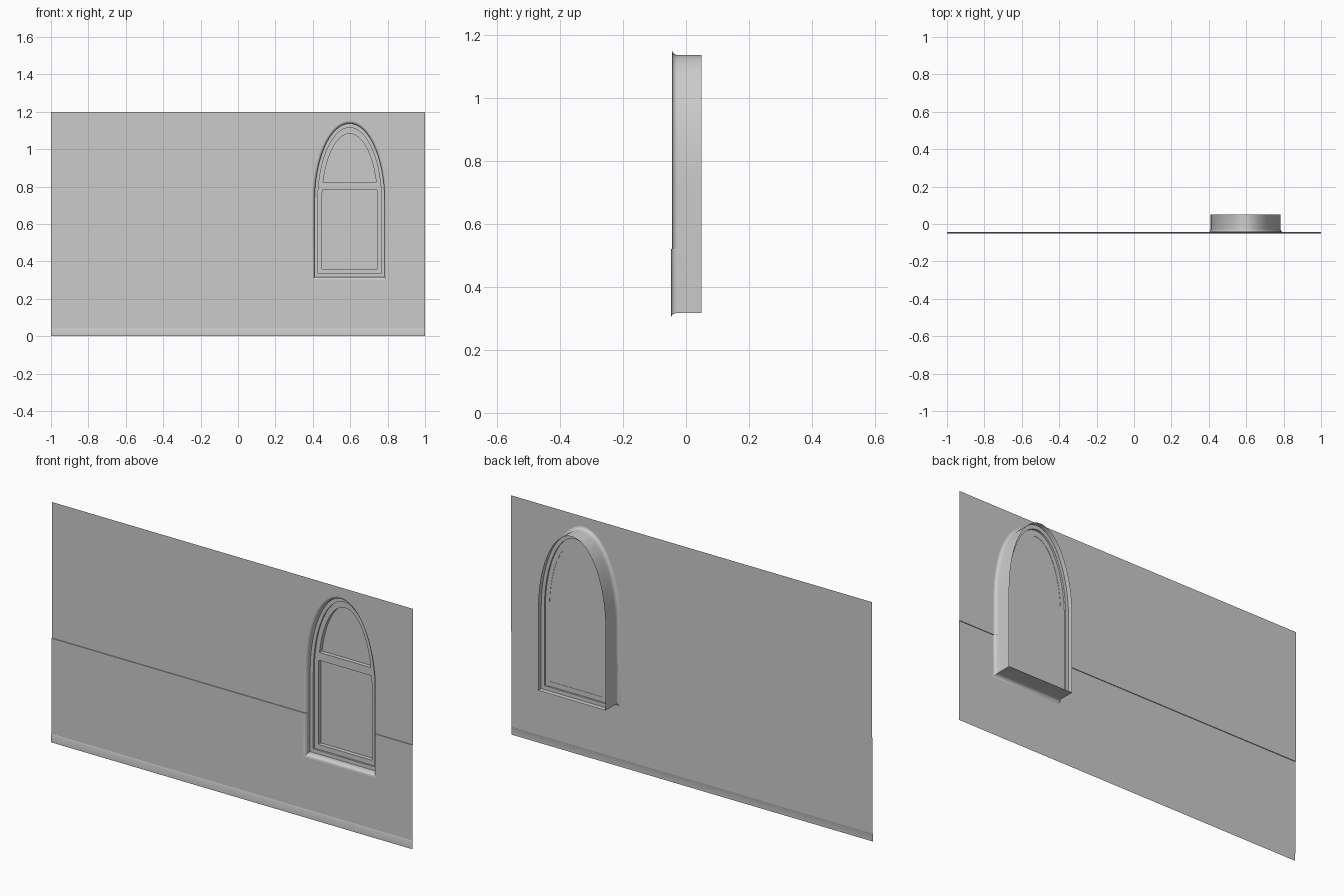
import bpy, bmesh, math

if "Cube" in bpy.data.objects:
    bpy.data.objects.remove(bpy.data.objects["Cube"])

CX, SPRING, STEP = 0.597, 0.72, 0.52   # window axis, arch spring line, wall ledge height
Y_LOW, Y_UP, Y_SKIRT = -0.048, -0.044, -0.05
N = 40

def arch(hw, lo, top, sill=None):
    """Window outline (x, z): flat sill, straight jambs with a joint at STEP, elliptical head."""
    pts = [(-hw, lo), (hw, lo), (hw, STEP), (hw, STEP)]
    for i in range(N + 1):
        a = math.pi * i / N
        pts.append((hw * math.cos(a), SPRING + (top - SPRING) * math.sin(a)))
    pts += [(-hw, STEP), (-hw, STEP)]
    return [(CX + x, z) for x, z in pts]

LAST = N + 6                            # index of the last outline point
def is_low(i):
    return i <= 2 or i == LAST

def make(name, bm):
    bmesh.ops.remove_doubles(bm, verts=bm.verts, dist=1e-5)
    bmesh.ops.dissolve_degenerate(bm, edges=bm.edges, dist=1e-6)
    bmesh.ops.recalc_face_normals(bm, faces=bm.faces)
    me = bpy.data.meshes.new(name)
    bm.to_mesh(me)
    bm.free()
    ob = bpy.data.objects.new(name, me)
    bpy.context.collection.objects.link(ob)
    bpy.ops.object.select_all(action='DESELECT')
    ob.select_set(True)
    bpy.context.view_layer.objects.active = ob
    bpy.ops.object.shade_smooth_by_angle(angle=math.radians(35))
    return ob

def loft(bm, loops, closed=False):
    rings = [[bm.verts.new(p) for p in l] for l in loops]
    pairs = list(zip(rings, rings[1:])) + ([(rings[-1], rings[0])] if closed else [])
    for a, b in pairs:
        for i in range(len(a)):
            j = (i + 1) % len(a)
            bm.faces.new((a[i], a[j], b[j], b[i]))

def poly(bm, pts, y):
    bm.faces.new([bm.verts.new((x, y, z)) for x, z in pts])

OUT = (0.187, 0.317, 1.137)
MID = (0.170, 0.336, 1.115)
INN = (0.148, 0.360, 1.083)
def grow(d):
    return (OUT[0] + d, OUT[1] - d * 1.25, OUT[2] + d)

# Wall: lower and upper sheets around the opening, with a small ledge between
edge = arch(*grow(0.014))
bm = bmesh.new()
poly(bm, [(-1, STEP), (-1, 0.04), (1, 0.04), (1, STEP), edge[2], edge[1], edge[0], edge[LAST]], Y_LOW)
poly(bm, [(1, STEP), (1, 1.2), (-1, 1.2), (-1, STEP)] + edge[3:LAST][::-1], Y_UP)
for x0, x1 in ((-1, edge[0][0]), (edge[1][0], 1)):
    bm.faces.new([bm.verts.new(p) for p in
                  ((x0, Y_LOW, STEP), (x1, Y_LOW, STEP), (x1, Y_UP, STEP), (x0, Y_UP, STEP))])
make("wall", bm)

# Skirting strip along the floor with a chamfered top
bm = bmesh.new()
prof = [(Y_SKIRT, 0), (Y_SKIRT, 0.036), (Y_LOW, 0.042)]
for (y0, z0), (y1, z1) in zip(prof, prof[1:]):
    bm.faces.new([bm.verts.new(p) for p in ((-1, y0, z0), (1, y0, z0), (1, y1, z1), (-1, y1, z1))])
make("skirting", bm)

# Reveal: rounded flare at the front running straight to the back edge
bm = bmesh.new()
loops = []
for k in range(6):
    a = math.pi / 2 * k / 5
    o = arch(*grow(0.014 * (1 - math.sin(a))))
    loops.append([(x, (Y_LOW if is_low(i) else Y_UP) + 0.018 * (1 - math.cos(a)), z)
                  for i, (x, z) in enumerate(o)])
loops.append([(x, 0.05, z) for x, z in arch(*OUT)])
loft(bm, loops)
make("window_reveal", bm)

# Stepped window frame
bm = bmesh.new()
profile = [(OUT, -0.015), (MID, -0.015), (MID, -0.006), (INN, -0.006),
           (INN, 0.016), (MID, 0.016), (MID, 0.025), (OUT, 0.025)]
loft(bm, [[(x, y, z) for x, z in arch(*d)] for d, y in profile], closed=True)
make("window_frame", bm)

# Transom bar between lower and upper panes
bm = bmesh.new()
bmesh.ops.create_cube(bm, size=1)
for v in bm.verts:
    v.co = (CX + v.co.x * 0.30, 0.004 + v.co.y * 0.02, 0.802 + v.co.z * 0.04)
make("transom", bm)

# Glass pane
bm = bmesh.new()
poly(bm, arch(0.159, 0.348, 1.099), 0.0145)
make("glass", bm)
